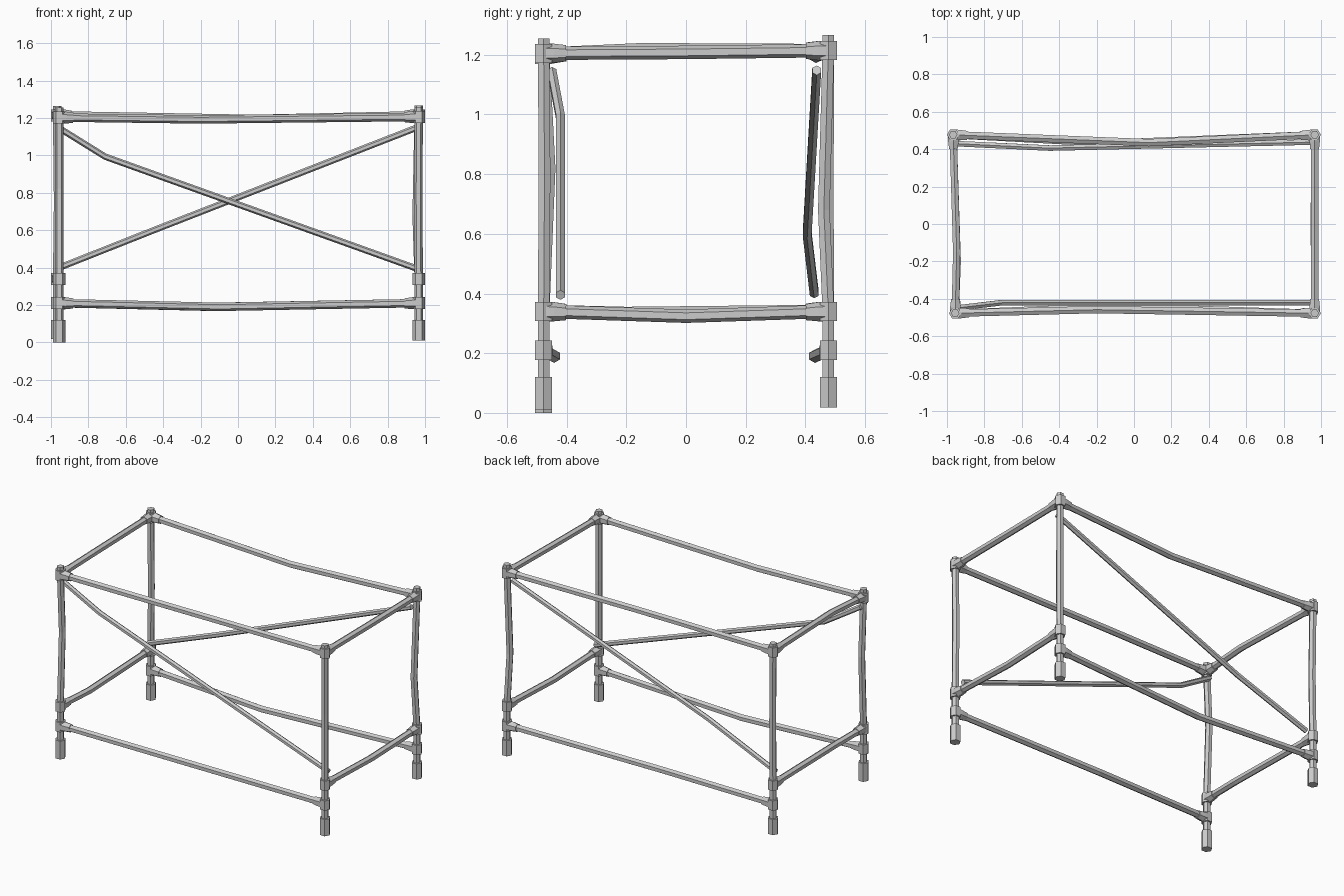
import bpy, bmesh, math
from mathutils import Vector as V

if "Cube" in bpy.data.objects:
    bpy.data.objects.remove(bpy.data.objects["Cube"])


def tube(name, pts, radii, sides=6):
    """Flat-faced capped tube along a path, one radius or one per point."""
    pts = [V(p) for p in pts]
    if not isinstance(radii, (list, tuple)):
        radii = [radii] * len(pts)
    axis = (pts[-1] - pts[0]).normalized()
    ref = V((1, 0, 0)) if abs(axis.z) > 0.8 else V((0, 0, 1))
    bm = bmesh.new()
    rings = []
    for i, p in enumerate(pts):
        d = (pts[min(i + 1, len(pts) - 1)] - pts[max(i - 1, 0)]).normalized()
        up = (ref - d * ref.dot(d)).normalized()
        side = d.cross(up)
        ring = []
        for k in range(sides):
            a = 2 * math.pi * k / sides
            ring.append(bm.verts.new(p + (up * math.cos(a) + side * math.sin(a)) * radii[i]))
        rings.append(ring)
    for r0, r1 in zip(rings, rings[1:]):
        for k in range(sides):
            n = (k + 1) % sides
            bm.faces.new((r0[k], r0[n], r1[n], r1[k]))
    bm.faces.new(rings[0][::-1])
    bm.faces.new(rings[-1])
    bmesh.ops.recalc_face_normals(bm, faces=bm.faces)
    me = bpy.data.meshes.new(name)
    bm.to_mesh(me)
    bm.free()
    ob = bpy.data.objects.new(name, me)
    bpy.context.collection.objects.link(ob)
    return ob


R_PIPE, R_COLLAR = 0.0225, 0.033
LOW, MID = 0.21, 0.34          # heights of long and short lower rails

# corner: x, y, foot bottom, top rail height, post top, kink in post
corners = {
    "front_left": (-0.956, -0.477, 0.0, 1.202, 1.255, (-0.956, -0.457, 0.82)),
    "front_right": (0.966, -0.477, 0.01, 1.205, 1.255, (0.964, -0.474, 0.8)),
    "back_left": (-0.967, 0.477, 0.018, 1.214, 1.265, (-0.962, 0.475, 0.75)),
    "back_right": (0.966, 0.477, 0.018, 1.214, 1.267, (0.955, 0.462, 0.68)),
}

# posts, feet and corner collars
for name, (x, y, foot, top, cap, kink) in corners.items():
    tube("post_" + name, [(x, y, foot + 0.05), (x, y, MID), kink, (x, y, top), (x, y, cap)], R_PIPE)
    tube("foot_" + name, [(x, y, foot), (x, y, 0.12)], R_COLLAR)
    for label, z in (("low", LOW), ("mid", MID), ("top", top)):
        tube(f"collar_{label}_{name}", [(x, y, z - 0.032), (x, y, z + 0.032)], R_COLLAR)


def rail(name, a, b, level, kink):
    """Bent rail between two corners with a tapered sleeve at each end."""
    ends = []
    for c in (a, b):
        x, y, _, top, _, _ = corners[c]
        ends.append(V((x, y, top if level is None else level)))
    k = V(kink)
    tube(name, [ends[0], k, ends[1]], R_PIPE)
    for e, tag in zip(ends, ("start", "end")):
        d = (k - e).normalized()
        tube(f"{name}_sleeve_{tag}", [e, e + d * 0.035, e + d * 0.075], [0.033, 0.032, 0.027])


# long rails
rail("front_top_rail", "front_left", "front_right", None, (-0.2, -0.458, 1.192))
rail("back_top_rail", "back_left", "back_right", None, (0.08, 0.435, 1.195))
rail("front_low_rail", "front_left", "front_right", LOW, (-0.1, -0.442, 0.19))
rail("back_low_rail", "back_left", "back_right", LOW, (-0.13, 0.432, 0.19))

# short side rails
rail("left_top_rail", "front_left", "back_left", None, (-0.948, -0.15, 1.217))
rail("right_top_rail", "front_right", "back_right", None, (0.966, 0.0, 1.208))
rail("left_mid_rail", "front_left", "back_left", MID, (-0.945, -0.2, 0.333))
rail("right_mid_rail", "front_right", "back_right", MID, (0.964, 0.0, 0.324))

# crossing diagonal braces
tube("front_brace", [(-0.955, -0.45, 1.145), (-0.71, -0.421, 0.993), (0.955, -0.421, 0.395)], 0.017)
tube("back_brace", [(-0.955, 0.43, 0.4), (-0.45, 0.406, 0.6), (0.955, 0.438, 1.148)], 0.017)
